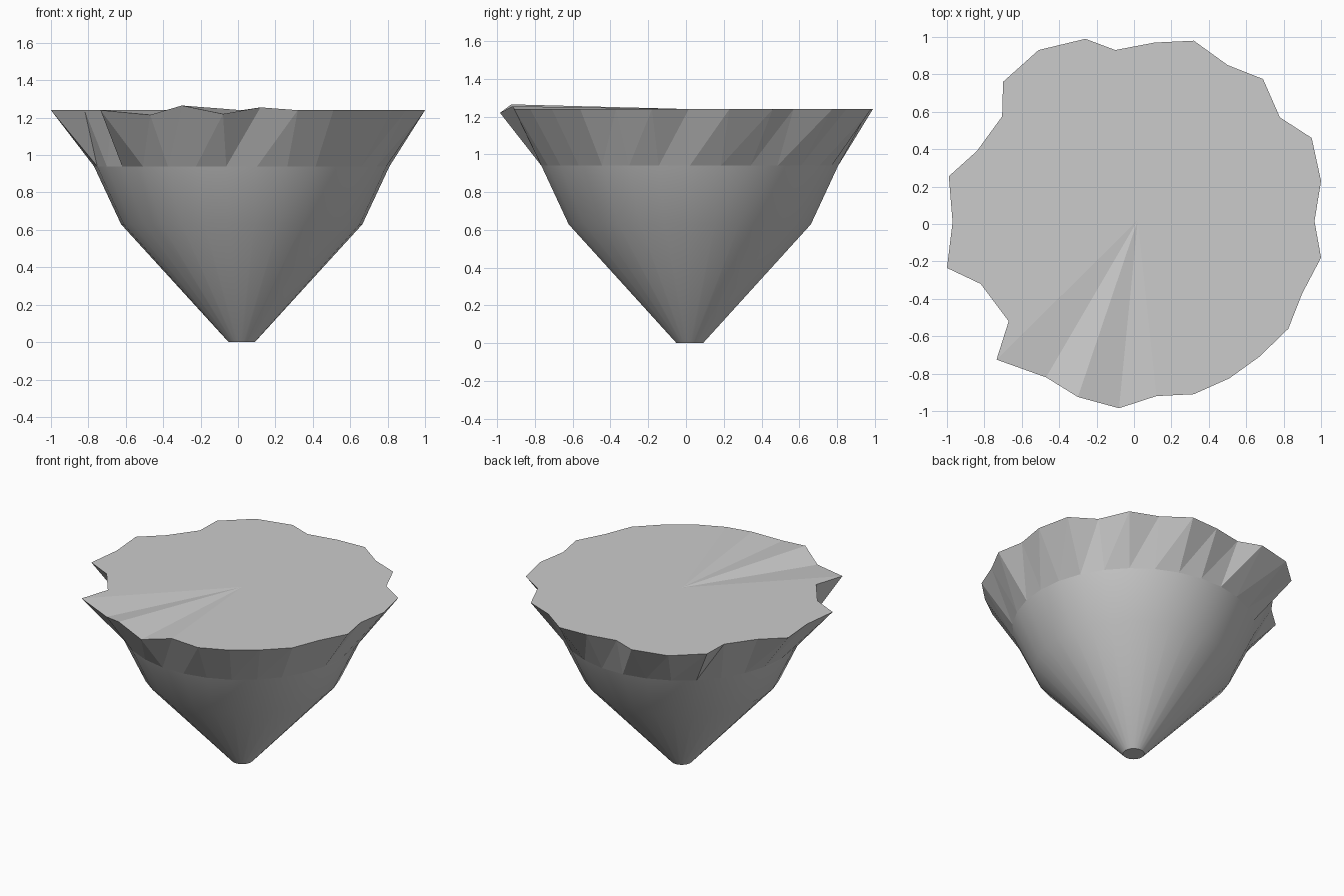
import bpy, bmesh, math

if "Cube" in bpy.data.objects:
    bpy.data.objects.remove(bpy.data.objects["Cube"])

N = 30
CX, CY = 0.02, 0.02

# ragged rim outline seen from above, counter-clockwise from +x
RIM = [(.965, .015), (1, .23), (.95, .46), (.78, .57), (.69, .775), (.5, .85),
       (.32, .98), (.11, .97), (-.1, .93), (-.26, .99), (-.51, .93), (-.7, .76),
       (-.705, .575), (-.84, .39), (-.99, .255), (-.97, .01), (-1, -.235), (-.82, -.32),
       (-.67, -.52), (-.735, -.725), (-.47, -.82), (-.3, -.925), (-.08, -.985), (.12, -.92),
       (.32, -.91), (.51, -.825), (.67, -.71), (.825, -.56), (.9, -.37), (1, -.18)]
TOP_Z = 1.24
RIM_Z = {20: 1.215, 21: 1.265, 22: 1.22, 23: 1.255}   # uneven front edge

bm = bmesh.new()


def ring(radius, z):
    return [bm.verts.new((CX + radius * math.cos(2 * math.pi * k / N),
                          CY + radius * math.sin(2 * math.pi * k / N), z)) for k in range(N)]


# round lower body
tip, waist, shoulder = ring(0.07, 0), ring(0.645, 0.63), ring(0.79, 0.94)
for lo, hi in ((tip, waist), (waist, shoulder)):
    for k in range(N):
        j = (k + 1) % N
        bm.faces.new((lo[k], lo[j], hi[j], hi[k])).smooth = True
bm.faces.new(tip[::-1])

# faceted flare up to the rim, and the top surface as a fan
rim = [bm.verts.new((x, y, RIM_Z.get(k, TOP_Z))) for k, (x, y) in enumerate(RIM)]
centre = bm.verts.new((CX, CY, TOP_Z))
for k in range(N):
    j = (k + 1) % N
    bm.faces.new((shoulder[k], shoulder[j], rim[j]))
    bm.faces.new((shoulder[k], rim[j], rim[k]))
    bm.faces.new((rim[k], rim[j], centre))

# keep the shoulder and tip edges crisp
for e in bm.edges:
    if len({f.smooth for f in e.link_faces}) > 1:
        e.smooth = False

mesh = bpy.data.meshes.new("floating_rock")
bm.to_mesh(mesh)
bm.free()
bpy.context.collection.objects.link(bpy.data.objects.new("floating_rock", mesh))
